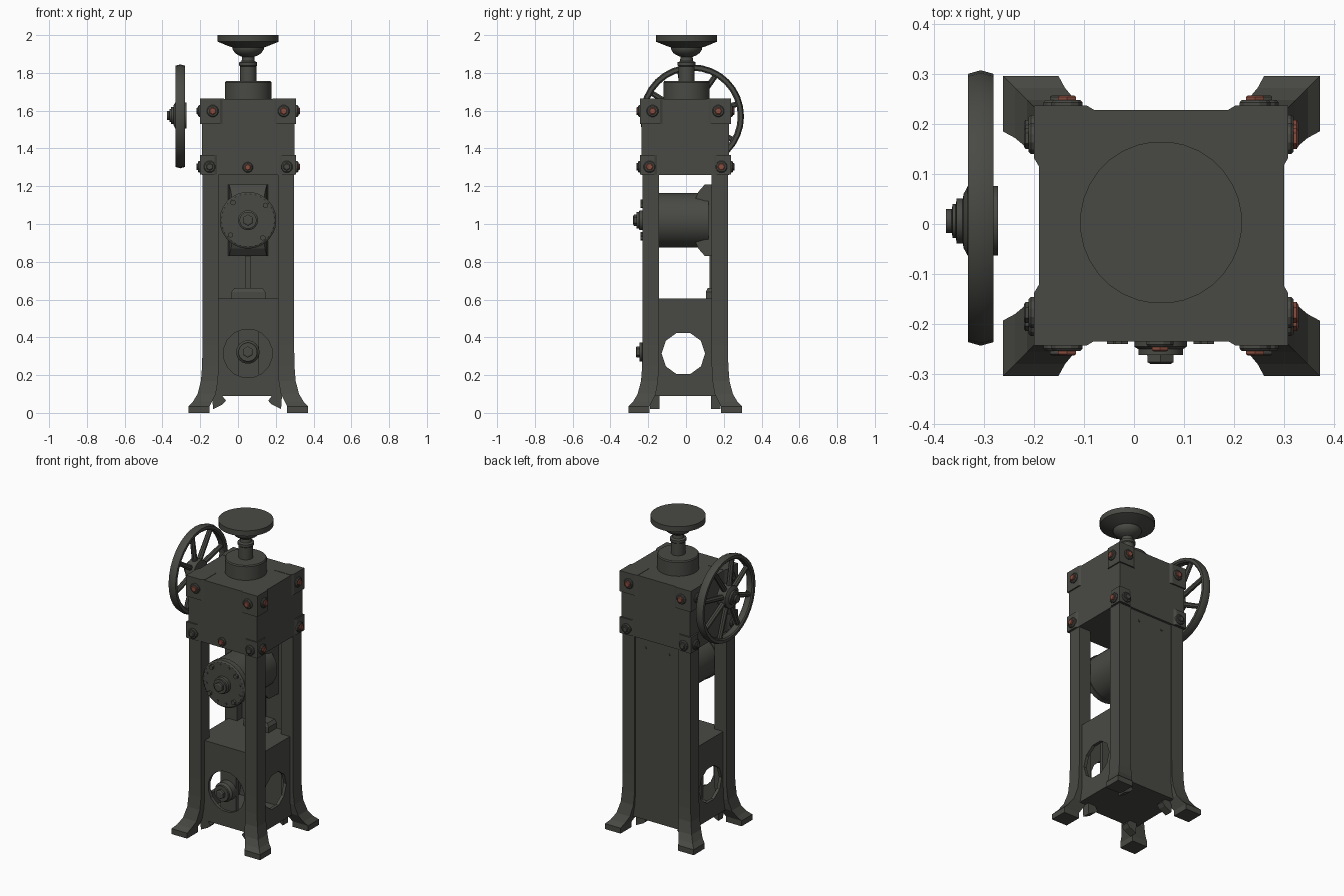
import bpy, bmesh, math
from mathutils import Vector, Matrix

if "Cube" in bpy.data.objects:
    bpy.data.objects.remove(bpy.data.objects["Cube"])

def material(name, col):
    m = bpy.data.materials.new(name)
    m.diffuse_color = (*col, 1)
    m.use_nodes = True
    m.node_tree.nodes["Principled BSDF"].inputs["Base Color"].default_value = m.diffuse_color
    return m

IRON = material("dark_iron", (0.066, 0.068, 0.058))
RUST = material("rusty_red", (0.25, 0.075, 0.05))
CX, CY = 0.054, 0.003

def finish(name, bm, mat=IRON, smooth=False):
    bmesh.ops.recalc_face_normals(bm, faces=bm.faces[:])
    me = bpy.data.meshes.new(name)
    bm.to_mesh(me)
    bm.free()
    ob = bpy.data.objects.new(name, me)
    bpy.context.collection.objects.link(ob)
    me.materials.append(mat)
    if smooth:
        bpy.ops.object.select_all(action='DESELECT')
        bpy.context.view_layer.objects.active = ob
        ob.select_set(True)
        bpy.ops.object.shade_smooth_by_angle(angle=math.radians(35))
    return ob

def loft(name, rings, mat=IRON, smooth=False):
    """Skin a list of equal-length point rings and cap both ends."""
    bm = bmesh.new()
    vs = [[bm.verts.new(p) for p in r] for r in rings]
    n = len(vs[0])
    for a, b in zip(vs, vs[1:]):
        for i in range(n):
            bm.faces.new((a[i], a[(i + 1) % n], b[(i + 1) % n], b[i]))
    bm.faces.new(vs[0])
    bm.faces.new(vs[-1])
    return finish(name, bm, mat, smooth)

def rect(x0, x1, y0, y1, z):
    return [(x0, y0, z), (x1, y0, z), (x1, y1, z), (x0, y1, z)]

def box(name, x0, x1, y0, y1, z0, z1):
    return loft(name, [rect(x0, x1, y0, y1, z0), rect(x0, x1, y0, y1, z1)])

def lathe(name, prof, origin, axis=(0, 0, 1), n=32, mat=IRON, smooth=True):
    """Turned solid: prof holds (radius, height along axis)."""
    q = Vector((0, 0, 1)).rotation_difference(Vector(axis))
    o = Vector(origin)
    turn = [2 * math.pi * (i + 0.5) / n for i in range(n)]
    return loft(name, [[o + q @ Vector((r * math.cos(t), r * math.sin(t), h)) for t in turn]
                       for r, h in prof], mat, smooth)

def rod(name, a, b, r, n=8):
    a, b = Vector(a), Vector(b)
    return lathe(name, [(r, 0), (r * 0.85, (b - a).length)], a, (b - a).normalized(), n)

def bolt(name, pos, axis, r=0.032, red=False):
    lathe(name + "_washer", [(r, -0.005), (r, 0.006), (r * 0.85, 0.011)], pos, axis, 12, smooth=False)
    lathe(name + "_nut", [(r * 0.65, 0.0), (r * 0.65, 0.017), (r * 0.5, 0.02)], pos, axis, 6,
          RUST if red else IRON, False)

def cut(ob, cutter):
    m = ob.modifiers.new("cut", 'BOOLEAN')
    m.operation = 'DIFFERENCE'
    m.solver = 'EXACT'
    m.object = cutter
    bpy.context.view_layer.objects.active = ob
    bpy.ops.object.modifier_apply(modifier=m.name)
    bpy.data.objects.remove(cutter)

# upper housing
box("upper_housing", -0.19, 0.30, -0.235, 0.228, 1.26, 1.662)

# four legs with flared feet, corner brackets and bolts
for sx in (-1, 1):
    for sy in (-1, 1):
        tag = ("left" if sx < 0 else "right") + ("_front" if sy < 0 else "_back")
        lx, ly = (-0.188 if sx < 0 else 0.297), (-0.23 if sy < 0 else 0.222)
        rings = []
        for z, o, i in ((1.3, 0, 0.086), (0.36, 0, 0.086), (0.25, 0.002, 0.086), (0.17, 0.008, 0.082),
                        (0.1, 0.026, 0.070), (0.06, 0.05, 0.050), (0.035, 0.074, 0.037), (0.0, 0.074, 0.037)):
            rings.append(rect(lx + sx * o, lx - sx * i, ly + sy * o, ly - sy * i, z))
        loft(tag + "_leg", rings)
        # small toe on the inside of each foot
        tx = CX - 0.006 + sx * 0.145
        loft(tag + "_inner_toe", [
            [(tx + sx * a, ly - sy * b, z) for a, z in ((0.035, 0.02), (-0.015, 0.045), (-0.033, 0.065), (-0.01, 0.095), (0.04, 0.095))]
            for b in (0.04, 0.09)])
        # brackets
        kx, ky = (-0.2 if sx < 0 else 0.308), (-0.243 if sy < 0 else 0.237)
        for lab, w, z0, z1, off, bz in (("upper", 0.105, 1.53, 1.664, 0.066, 1.598),
                                        ("lower", 0.075, 1.262, 1.365, 0.05, 1.303)):
            poly = ((0, 0), (w, 0), (w + 0.02, 0.012), (w + 0.02, w + 0.02), (0.012, w + 0.02), (0, w))
            loft(f"{tag}_{lab}_bracket",
                 [[(kx - sx * a, ky - sy * b, z) for a, b in poly] for z in (z0, z1)])
            red_y = lab == "upper"
            bolt(f"{tag}_{lab}_bolt_y", (kx - sx * off, ky, bz), (0, sy, 0), red=red_y)
            bolt(f"{tag}_{lab}_bolt_x", (kx, ky - sy * off, bz), (sx, 0, 0), red=sx > 0)
bolt("middle_front_bolt", (0.052, -0.235, 1.30), (0, -1, 0), 0.028, True)

# back panel with two small studs
box("back_panel", -0.12, 0.235, 0.188, 0.214, 0.09, 1.27)
for x in (-0.03, 0.14):
    lathe("back_stud", [(0.008, 0), (0.008, 0.006)], (x, 0.213, 1.2), (0, 1, 0), 6)

# hollow lower box with round openings
low = box("lower_box", -0.165, 0.275, -0.195, 0.2, 0.09, 0.605)
cut(low, box("cutter", -0.145, 0.255, -0.172, 0.18, 0.11, 0.585))
cut(low, lathe("cutter", [(0.115, -0.5), (0.115, 0.5)], (0, -0.014, 0.314), (1, 0, 0), 10, smooth=False))
cut(low, lathe("cutter", [(0.13, 0), (0.13, 0.2)], (0.052, -0.1, 0.315), (0, -1, 0), 16, smooth=False))
box("lower_hub_plate", 0.0, 0.112, -0.178, -0.155, 0.12, 0.58)
lathe("lower_hub", [(0.062, 0), (0.062, 0.05), (0.05, 0.062), (0.05, 0.075)],
      (0.052, -0.17, 0.322), (0, -1, 0), 20)
lathe("lower_hub_nut", [(0.03, 0), (0.03, 0.022), (0.022, 0.026)], (0.052, -0.24, 0.322), (0, -1, 0), 6, smooth=False)

# horizontal motor: barrel, front flange, hub and bolts
M = (0.053, 0, 1.02)
lathe("motor_barrel", [(0.144, -0.12), (0.144, 0.2)], M, (0, -1, 0), 32)
lathe("motor_flange", [(0.15, 0.185), (0.15, 0.218), (0.14, 0.225)], M, (0, -1, 0), 32)
lathe("motor_hub", [(0.053, 0.22), (0.053, 0.245), (0.045, 0.25), (0.045, 0.262)], M, (0, -1, 0), 20)
lathe("motor_hub_nut", [(0.03, 0.25), (0.03, 0.276), (0.022, 0.28)], M, (0, -1, 0), 6, smooth=False)
for k in range(12):
    t = math.radians(30 * k + 10)
    big = k % 3 == 1
    r = 0.015 if big else 0.007
    lathe("flange_bolt", [(r, 0.22), (r, 0.24 if big else 0.23)],
          (M[0] + 0.122 * math.cos(t), 0, M[2] + 0.122 * math.sin(t)), (0, -1, 0), 6, smooth=False)
# flared motor mount against the back panel
loft("motor_mount", [[(M[0] + sx * w, y, M[2] + sz * h) for sx, sz in ((-1, -1), (1, -1), (1, 1), (-1, 1))]
                     for y, w, h in ((0.05, 0.085, 0.115), (0.065, 0.09, 0.15), (0.1, 0.1, 0.19), (0.195, 0.105, 0.19))])
# support web and its base below the motor
box("support_web", 0.038, 0.07, 0.125, 0.195, 0.65, 0.85)
loft("support_base", [rect(-0.035, 0.145, 0.105, 0.195, 0.6), rect(-0.035, 0.145, 0.105, 0.195, 0.64),
                      rect(-0.02, 0.13, 0.115, 0.195, 0.66)])

# top collar, spindle and round table
lathe("top_collar", [(0.123, 1.65), (0.123, 1.75), (0.118, 1.757)], (CX, CY, 0), n=32)
lathe("spindle", [(0.043, 1.75), (0.043, 1.835), (0.048, 1.84), (0.048, 1.856), (0.035, 1.862), (0.032, 1.885),
                  (0.05, 1.892), (0.07, 1.905), (0.083, 1.925), (0.083, 1.935), (0.1, 1.94), (0.162, 1.965),
                  (0.162, 2.0)], (CX, CY, 0), n=32)

# hand wheel: rim, spokes and stepped hub
WC = Vector((-0.306, 0.032, 1.57))
HC = Vector((-0.306, 0.006, 1.575))
n = 32
sec = ((0.242, -0.018), (0.25, -0.025), (0.268, -0.025), (0.275, 0), (0.268, 0.025), (0.25, 0.025), (0.242, 0.018))
bm = bmesh.new()
rv = [[bm.verts.new(WC + Vector((x, r * math.cos(2 * math.pi * i / n), r * math.sin(2 * math.pi * i / n))))
       for r, x in sec] for i in range(n)]
for i in range(n):
    for j in range(len(sec)):
        k = (j + 1) % len(sec)
        bm.faces.new((rv[i][j], rv[i][k], rv[(i + 1) % n][k], rv[(i + 1) % n][j]))
finish("wheel_rim", bm, smooth=True)
for k in range(8):
    t = math.radians(45 * k + 15)
    rod("wheel_spoke", HC, WC + 0.248 * Vector((0, math.cos(t), math.sin(t))), 0.018)
lathe("wheel_hub", [(0.07, -0.034), (0.07, 0.026), (0.055, 0.034), (0.045, 0.036), (0.045, 0.048),
                    (0.034, 0.05), (0.034, 0.056), (0.024, 0.058), (0.024, 0.069)], HC, (-1, 0, 0), 24)
